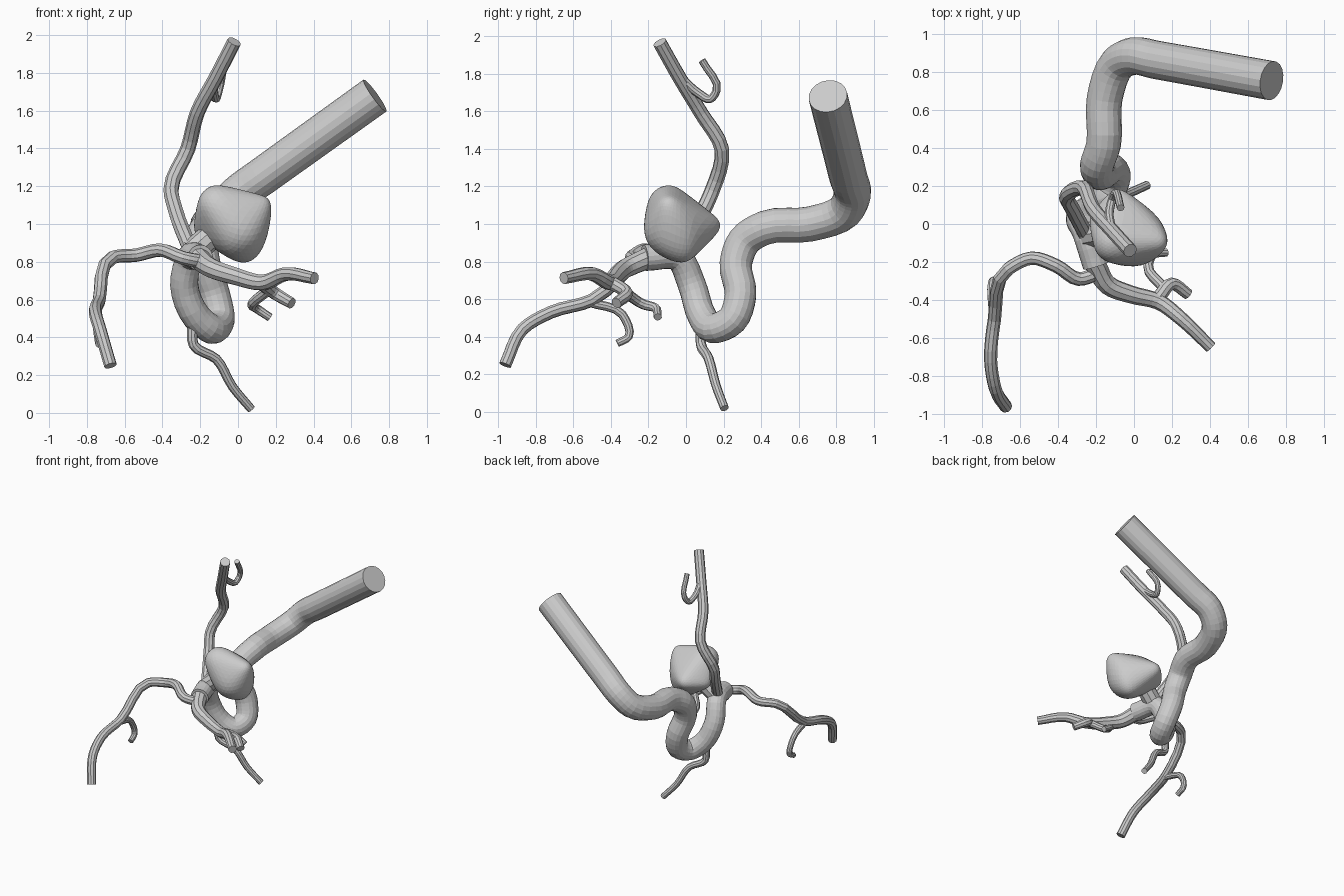
import bpy, bmesh, math
from mathutils import Vector

if "Cube" in bpy.data.objects:
    bpy.data.objects.remove(bpy.data.objects["Cube"])


def smooth_path(pts, steps):
    """Smooth curve through the control points."""
    p = [Vector(q) for q in pts]
    p = [2 * p[0] - p[1]] + p + [2 * p[-1] - p[-2]]
    out = []
    for a, b, c, d in zip(p, p[1:], p[2:], p[3:]):
        la, lb, lc = (b - a).length, (c - b).length, (d - c).length
        m1 = ((b - a) / la * lb + (c - b) / lb * la) / (la + lb) * lb
        m2 = ((c - b) / lb * lc + (d - c) / lc * lb) / (lb + lc) * lb
        for i in range(steps):
            t = i / steps
            out.append(b * (2*t**3 - 3*t**2 + 1) + m1 * (t**3 - 2*t**2 + t)
                       + c * (3*t**2 - 2*t**3) + m2 * (t**3 - t**2))
    return out + [p[-2]]


def to_object(name, bm):
    bmesh.ops.recalc_face_normals(bm, faces=bm.faces)
    me = bpy.data.meshes.new(name)
    bm.to_mesh(me)
    bm.free()
    ob = bpy.data.objects.new(name, me)
    bpy.context.collection.objects.link(ob)
    return ob


def vessel(name, r0, r1, *pts, sides=10, steps=4):
    """Closed tube tapering from r0 to r1 along the control points."""
    pos = smooth_path(pts, steps)
    end = len(pos) - 1
    bm = bmesh.new()
    rings, normal, last = [], None, None
    for i, q in enumerate(pos):
        tan = (pos[min(i + 1, end)] - pos[max(i - 1, 0)]).normalized()
        if last is None:
            normal = tan.orthogonal().normalized()
        else:
            normal = last.rotation_difference(tan) @ normal
        last = tan
        side = tan.cross(normal)
        r = r0 + (r1 - r0) * i / end
        angles = [2 * math.pi * k / sides for k in range(sides)]
        rings.append([bm.verts.new(q + r * (normal * math.cos(a) + side * math.sin(a)))
                      for a in angles])
    for r, s in zip(rings, rings[1:]):
        for k in range(sides):
            n = (k + 1) % sides
            bm.faces.new((r[k], r[n], s[n], s[k]))
    bm.faces.new(rings[0])
    bm.faces.new(rings[-1])
    return to_object(name, bm)


def sac(name, *balls, sharp=45):
    """Lumpy bulge: rounded hull blended over a few balls (x, y, z, radius)."""
    bm = bmesh.new()
    bmesh.ops.create_icosphere(bm, subdivisions=4, radius=1)
    for v in bm.verts:
        n = v.co.normalized()
        sup = [Vector(b[:3]).dot(n) + b[3] for b in balls]
        w = [math.exp(sharp * (s - max(sup))) for s in sup]
        v.co = sum((k * (Vector(b[:3]) + b[3] * n) for k, b in zip(w, balls)), Vector()) / sum(w)
    return to_object(name, bm)


def weld(base, ob):
    """Union a part into the base and drop the part."""
    mod = base.modifiers.new("weld", 'BOOLEAN')
    mod.operation = 'UNION'
    mod.solver = 'EXACT'
    mod.object = ob
    bpy.context.view_layer.update()
    mesh = bpy.data.meshes.new_from_object(
        base.evaluated_get(bpy.context.evaluated_depsgraph_get()))
    base.modifiers.clear()
    base.data = mesh
    bpy.data.objects.remove(ob)


# parent artery: straight inlet, bend, U-shaped loop, fork
tree = vessel("vessel_tree", .104, .07,
              (.725, .755, 1.68), (.12, .864, 1.246), (0, .885, 1.16), (-.085, .845, 1.07),
              (-.155, .66, 1), (-.16, .42, .98), (-.195, .31, .91), (-.18, .265, .79),
              (-.125, .29, .62), (-.1, .245, .49), (-.14, .14, .445), (-.22, .085, .51),
              (-.285, .03, .68), (-.255, -.04, .82), (-.2, -.22, .82), sides=18)

# bulging sac and its neck
weld(tree, sac("sac", (0, -.06, .98, .17), (-.1, -.09, 1.09, .12), (.11, -.09, 1.09, .07),
               (-.08, .11, .99, .075), (.03, -.02, .88, .09), (-.17, .02, .98, .07)))
weld(tree, vessel("sac_neck", .07, .07, (-.24, -.06, .85), (-.08, -.03, .99)))

# rising branch with its hooked twig
weld(tree, vessel("upper_branch", .042, .038,
                  (-.25, -.06, .86), (-.33, .09, 1.07), (-.355, .14, 1.18), (-.265, .19, 1.4),
                  (-.215, .08, 1.59), (-.12, -.03, 1.77), (-.02, -.14, 1.965)))
weld(tree, vessel("upper_twig", .025, .02,
                  (-.12, -.02, 1.77), (-.13, .06, 1.7), (-.115, .13, 1.665),
                  (-.1, .163, 1.71), (-.07, .085, 1.87)))

# small branch under the loop
weld(tree, vessel("lower_branch", .029, .023,
                  (-.24, .08, .47), (-.235, .08, .36), (-.115, .12, .285),
                  (-.03, .16, .14), (.07, .205, .02)))

# long left branch with its hooked twig
weld(tree, vessel("left_branch", .037, .034,
                  (-.19, -.26, .8), (-.29, -.29, .82), (-.41, -.22, .862), (-.54, -.18, .835),
                  (-.66, -.235, .825), (-.735, -.5, .595), (-.755, -.72, .53),
                  (-.73, -.87, .44), (-.675, -.962, .25)))
weld(tree, vessel("left_twig", .025, .021,
                  (-.735, -.52, .585), (-.75, -.34, .52), (-.74, -.305, .4), (-.735, -.365, .365)))

# right branch and its three tips
weld(tree, vessel("right_branch", .058, .032,
                  (-.21, -.2, .82), (-.14, -.32, .765), (-.02, -.37, .725),
                  (.13, -.41, .69), (.25, -.5, .735), (.405, -.65, .712)))
weld(tree, vessel("right_middle_tip", .038, .03,
                  (.12, -.4, .69), (.2, -.315, .63), (.285, -.37, .58)))
weld(tree, vessel("right_lower_tip", .029, .022,
                  (.16, -.34, .65), (.075, -.22, .57), (.095, -.165, .555), (.17, -.15, .505)))
